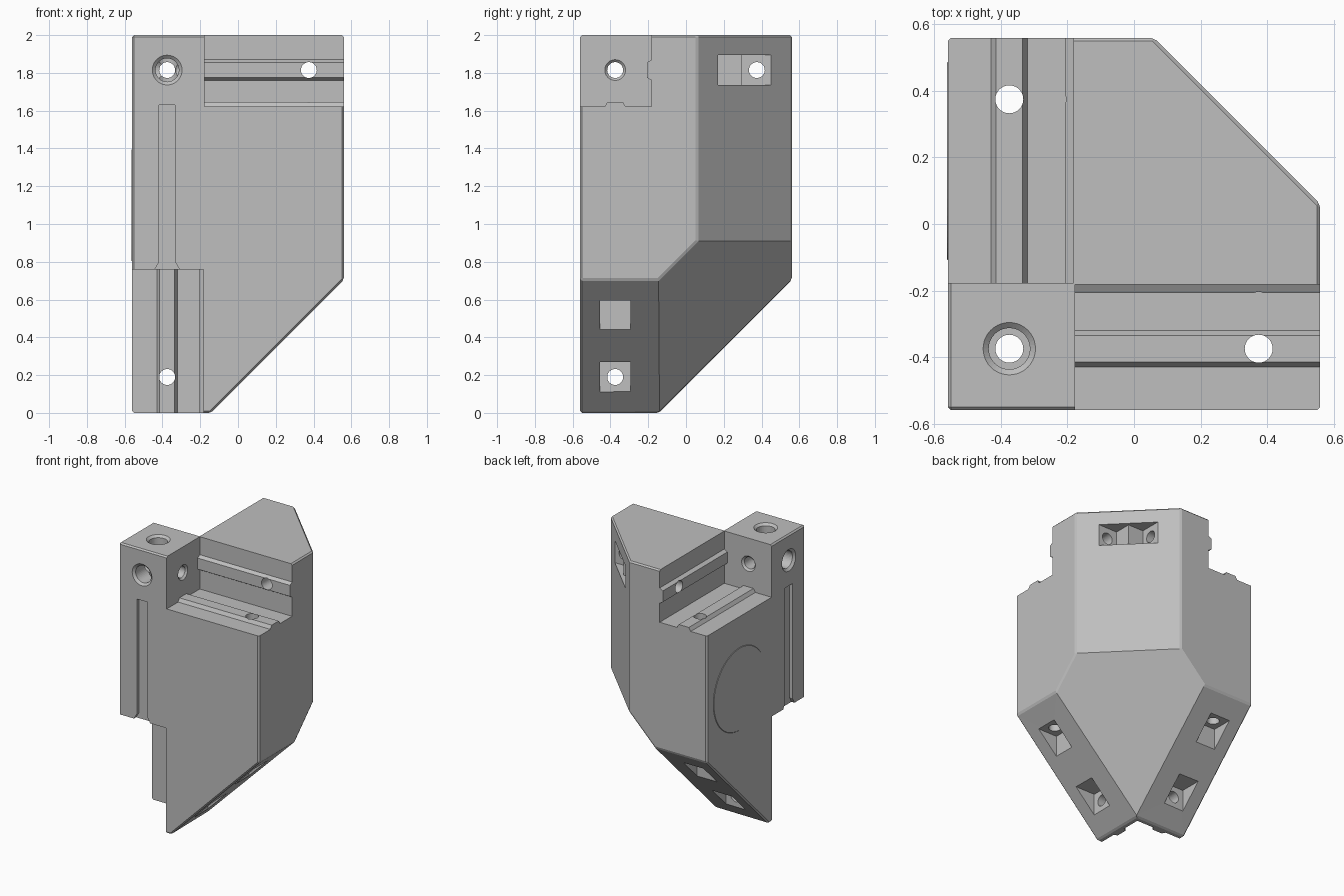
import bpy, bmesh, math
from mathutils import Vector

if "Cube" in bpy.data.objects:
    bpy.data.objects.remove(bpy.data.objects["Cube"], do_unlink=True)

grey = bpy.data.materials.new("plain grey")
grey.use_nodes = True
COLOUR = (0.52, 0.52, 0.52, 1)
grey.diffuse_color = COLOUR
grey.node_tree.nodes["Principled BSDF"].inputs["Base Color"].default_value = COLOUR

H = 0.56          # half width of the block
TOP = 2.0
C = -0.375        # centre line of the rails from the block centre
ZC = 1.815        # same centre line, measured down from the top
WALL = 0.378      # rail seat depth
START = 0.382     # length of the corner cube
LOW = 0.76        # top of the vertical rail seat


def make_object(name, bm):
    mesh = bpy.data.meshes.new(name)
    bm.to_mesh(mesh)
    bm.free()
    mesh.materials.append(grey)
    obj = bpy.data.objects.new(name, mesh)
    bpy.context.collection.objects.link(obj)
    return obj


def place(axis, p, q, t):
    return {"x": (t, p, q), "y": (p, t, q), "z": (p, q, t)}[axis]


def loft(name, axis, ring_a, ta, ring_b, tb):
    """Solid between two matching outlines set across an axis."""
    bm = bmesh.new()
    a = [bm.verts.new(place(axis, p, q, ta)) for p, q in ring_a]
    b = [bm.verts.new(place(axis, p, q, tb)) for p, q in ring_b]
    bm.faces.new(a)
    bm.faces.new(b)
    for i in range(len(a)):
        j = (i + 1) % len(a)
        bm.faces.new((a[i], a[j], b[j], b[i]))
    bmesh.ops.recalc_face_normals(bm, faces=bm.faces)
    return make_object(name, bm)


def circle(p, q, r, n=40):
    return [(p + r * math.cos(2 * math.pi * i / n), q + r * math.sin(2 * math.pi * i / n))
            for i in range(n)]


def square(p, q, r=0.08):
    return [(p - r, q - r), (p + r, q - r), (p + r, q + r), (p - r, q + r)]


def apply(obj, mod):
    with bpy.context.temp_override(object=obj, active_object=obj, selected_objects=[obj]):
        bpy.ops.object.modifier_apply(modifier=mod.name)


def cut(axis, ring_a, ta, tb, ring_b=None):
    cutter = loft("cutter", axis, ring_a, ta, ring_b or ring_a, tb)
    cutter.hide_render = True
    mod = body.modifiers.new("cut", "BOOLEAN")
    mod.operation = "DIFFERENCE"
    mod.solver = "EXACT"
    mod.object = cutter
    bpy.context.view_layer.update()
    apply(body, mod)
    bpy.data.objects.remove(cutter, do_unlink=True)


# Block with its slanted back, undersides and lower corner
bm = bmesh.new()
bmesh.ops.create_cube(bm, size=1)
for v in bm.verts:
    v.co = Vector((v.co.x * 2 * H, v.co.y * 2 * H, (v.co.z + 0.5) * TOP))
for normal, point in [((1, 1, 0), (0.31, 0.31, 0)),
                      ((1, 0, -1), (-0.145, 0, 0)),
                      ((0, 1, -1), (0, -0.145, 0)),
                      ((1, 1, -1), (-0.145, -0.145, 0))]:
    geom = bm.verts[:] + bm.edges[:] + bm.faces[:]
    bmesh.ops.bisect_plane(bm, geom=geom, dist=1e-5, plane_co=point,
                           plane_no=Vector(normal).normalized(), clear_outer=True)
    bmesh.ops.holes_fill(bm, edges=[e for e in bm.edges if e.is_boundary], sides=0)
bmesh.ops.recalc_face_normals(bm, faces=bm.faces)
body = make_object("corner_bracket", bm)
bevel = body.modifiers.new("edges", "BEVEL")
bevel.width = 0.01
bevel.segments = 1
bevel.limit_method = "ANGLE"
bevel.angle_limit = math.radians(40)
apply(body, bevel)

# Rail seats: square channels whose two walls carry a tapered tongue
MID = H + C
tongue = [(MID - 0.055, 0), (MID - 0.04, 0.025), (MID + 0.04, 0.025), (MID + 0.055, 0)]
wall = [(d, WALL - h) for d, h in tongue]
seat = ([(-0.1, -0.1), (-0.1, WALL)] + wall + [(WALL, WALL)]
        + [(b, a) for a, b in reversed(wall)] + [(WALL, -0.1)])
for axis in "xy":
    cut(axis, [(-H + a, TOP - b) for a, b in seat], -H + START, 1)
cut("z", [(-H + a, -H + b) for a, b in seat], LOW, -1)

# Shallow grooves down the two outer faces, flared at the foot
for axis in "xy":
    foot = [(C - 0.065, LOW - 0.1), (C - 0.065, LOW), (C - 0.042, LOW + 0.04), (C - 0.042, 1.63),
            (C + 0.042, 1.63), (C + 0.042, LOW + 0.04), (C + 0.065, LOW), (C + 0.065, LOW - 0.1)]
    cut(axis, foot, -H - 0.1, -H + 0.025)

# Long bolt holes through the corner cube, with bores and chamfered mouths
R = 0.042
for axis, q, face, inward, exit_face, depth in [("x", ZC, -H, 1, -H + START, 0.2),
                                               ("y", ZC, -H, 1, -H + START, 0.2),
                                               ("z", C, TOP, -1, LOW, 0.9)]:
    cut(axis, circle(C, q, R), face - inward * 0.1, face + inward * 2.2)
    cut(axis, circle(C, q, 0.062), face - inward * 0.05, face + inward * depth)
    cut(axis, circle(C, q, 0.09), face - inward * 0.01, face + inward * 0.015,
        circle(C, q, 0.062))
    cut(axis, circle(C, q, 0.065), exit_face + inward * 0.01, exit_face - inward * 0.013,
        circle(C, q, R))

# Rail bolt holes, each ending in a square nut pocket on a slanted face
for axis in "xy":
    for p, q, floor in [(-C, ZC, 0.17), (C, 0.19, -0.035)]:
        cut(axis, circle(p, q, R), -0.3, floor + 0.1)
        cut(axis, square(p, q), floor, 1)
for p, q in [(-C, C), (C, -C)]:
    cut("z", circle(p, q, R), 1.75, 0.5)
    cut("z", square(p, q), 0.595, -0.5)

# Thin round pad on the outer side
loft("side_pad", "x", circle(0.19, 1.1, 0.3, 64), -H + 0.002, circle(0.19, 1.1, 0.295, 64), -H - 0.003)
